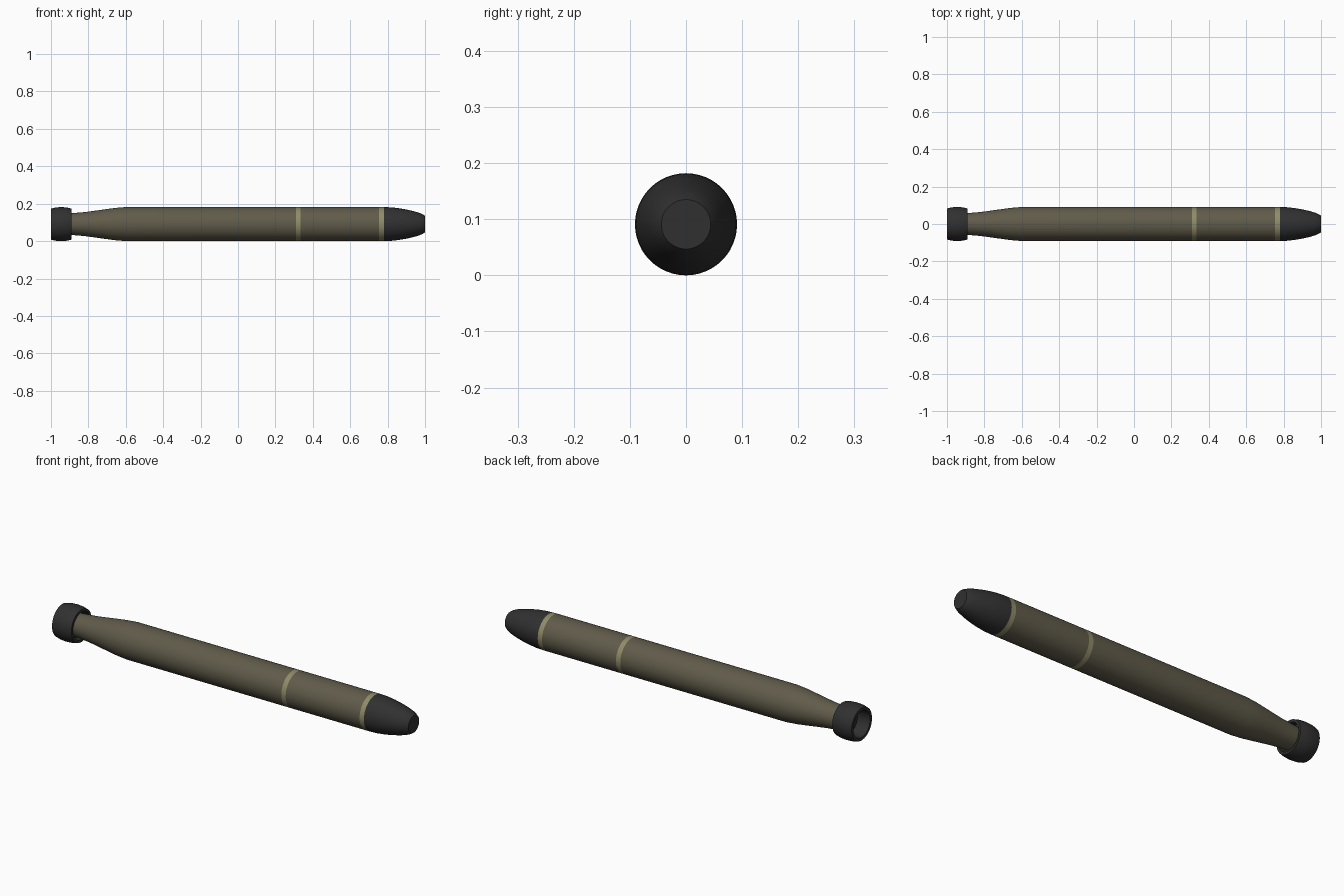
import bpy, bmesh, math

if "Cube" in bpy.data.objects:
    bpy.data.objects.remove(bpy.data.objects["Cube"])

R = 0.091      # hull radius, also the height of the axis
SEG = 48


def material(name, rgb):
    m = bpy.data.materials.new(name)
    m.diffuse_color = (*rgb, 1)
    m.use_nodes = True
    m.node_tree.nodes["Principled BSDF"].inputs["Base Color"].default_value = m.diffuse_color
    return m


olive = material("olive_drab", (0.118, 0.105, 0.068))
yellow = material("faded_yellow", (0.275, 0.262, 0.140))
black = material("matte_black", (0.030, 0.030, 0.030))


def lathe(name, profile, mats, rule=None, closed=False, cap_ends=()):
    """Turn (x, radius) points about the long axis; rule(x) gives the material."""
    bm = bmesh.new()
    rings = []
    for x, r in profile:
        rings.append([bm.verts.new((x, r * math.cos(2 * math.pi * i / SEG),
                                    R + r * math.sin(2 * math.pi * i / SEG)))
                      for i in range(SEG)])
    pairs = list(zip(rings, rings[1:]))
    if closed:
        pairs.append((rings[-1], rings[0]))
    for a, b in pairs:
        for i in range(SEG):
            j = (i + 1) % SEG
            bm.faces.new((a[i], a[j], b[j], b[i]))
    for k in cap_ends:
        bm.faces.new(rings[k])
    bmesh.ops.recalc_face_normals(bm, faces=bm.faces[:])
    if rule:
        for f in bm.faces:
            f.material_index = rule(f.calc_center_median().x)
    me = bpy.data.meshes.new(name)
    bm.to_mesh(me)
    bm.free()
    for m in mats:
        me.materials.append(m)
    ob = bpy.data.objects.new(name, me)
    bpy.context.collection.objects.link(ob)
    bpy.ops.object.select_all(action='DESELECT')
    ob.select_set(True)
    bpy.context.view_layer.objects.active = ob
    bpy.ops.object.shade_smooth_by_angle(angle=math.radians(30))
    return ob


# Hull with tapered tail and two painted bands
bands = [(0.31, 0.335), (0.755, 0.78)]
lathe("hull",
      [(-0.92, 0.055), (-0.88, 0.059), (-0.82, 0.064), (-0.74, 0.075), (-0.66, 0.086),
       (-0.60, R), (0.31, R), (0.335, R), (0.755, R), (0.78, R)],
      [olive, yellow],
      rule=lambda x: int(any(a < x < b for a, b in bands)),
      cap_ends=(0, -1))

# Rounded nose with a flat tip
lathe("nose",
      [(0.78, R), (0.82, 0.0895), (0.86, 0.085), (0.90, 0.078), (0.94, 0.069),
       (0.97, 0.060), (0.99, 0.051), (1.0, 0.044)],
      [black], cap_ends=(0, -1))

# Hollow propulsor shroud around the tail
lathe("tail_shroud",
      [(-1.0, 0.083), (-0.975, 0.089), (-0.945, R), (-0.915, 0.089), (-0.89, 0.083),
       (-0.89, 0.070), (-0.945, 0.066), (-1.0, 0.068)],
      [black], closed=True)

# Dark disc closing the duct behind the tail
lathe("duct_disc", [(-0.93, 0.067), (-0.918, 0.067)], [black], cap_ends=(0, 1))
